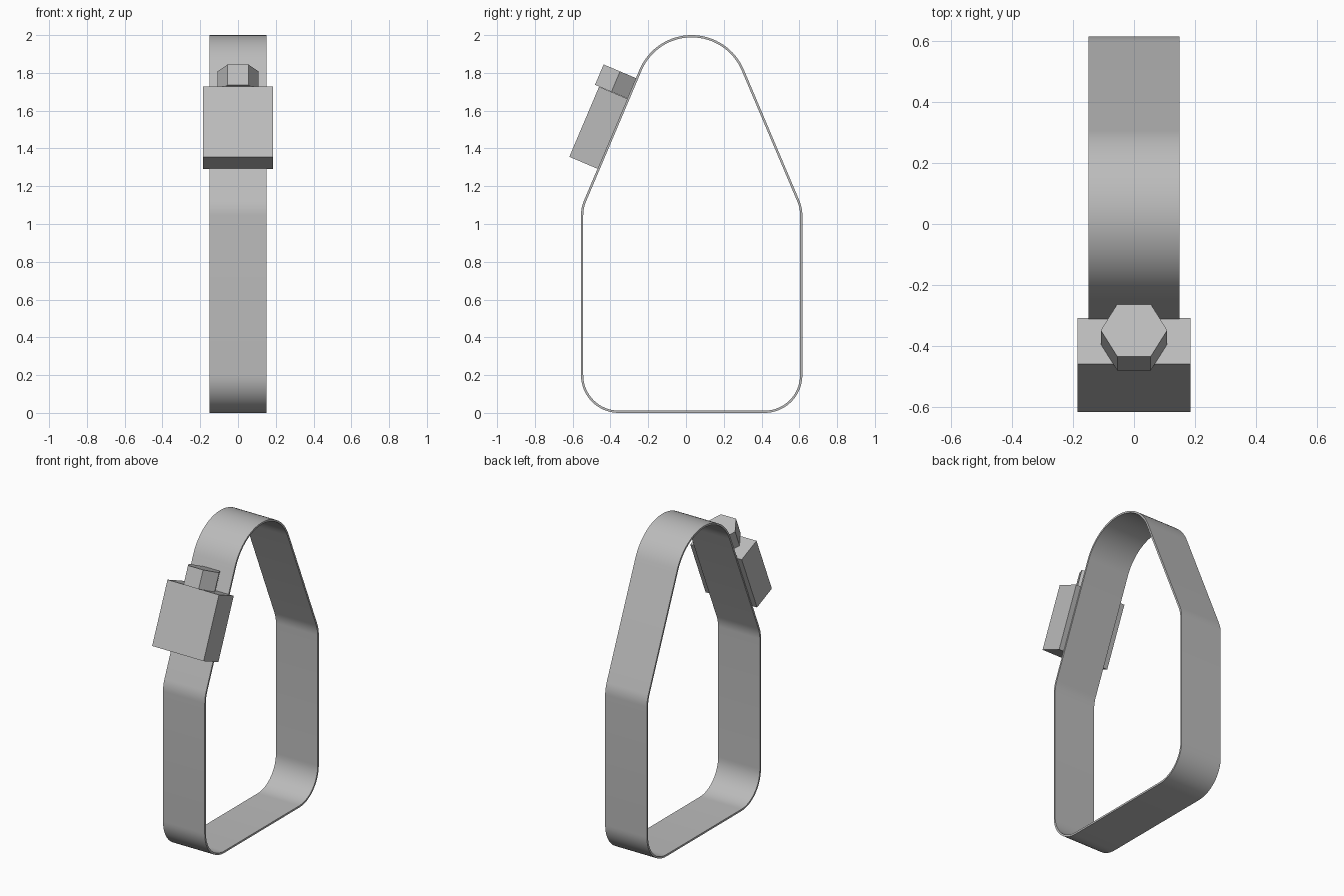
import bpy, bmesh
from math import sin, cos, pi, radians
from mathutils import Matrix

cube = bpy.data.objects.get("Cube")
if cube:
    bpy.data.objects.remove(cube, do_unlink=True)

TILT = radians(23)      # lean of the upper straps
MID = 0.03              # loop centre along y
HALF = 0.586            # loop half depth
THICK = 0.012
WIDTH = 0.30

steel = bpy.data.materials.new("grey_steel")
colour = (0.5, 0.5, 0.5, 1)
steel.diffuse_color = colour
steel.use_nodes = True
steel.node_tree.nodes["Principled BSDF"].inputs["Base Color"].default_value = colour


def add_object(name, bm):
    bmesh.ops.recalc_face_normals(bm, faces=bm.faces[:])
    mesh = bpy.data.meshes.new(name)
    bm.to_mesh(mesh)
    bm.free()
    mesh.materials.append(steel)
    obj = bpy.data.objects.new(name, mesh)
    bpy.context.collection.objects.link(obj)
    return obj


def loop_profile(inset):
    """Rounded outline in y and z, made of tangent arcs joined by straights."""
    top_r, corner_r = 0.30, 0.20
    side = HALF - corner_r
    shoulder_z = 1.046
    arcs = [  # centre y, centre z, radius, start, end, steps
        (0, 2 - top_r, top_r, TILT, pi - TILT, 32),
        (-side, shoulder_z, corner_r, pi - TILT, pi, 6),
        (-side, corner_r, corner_r, pi, 1.5 * pi, 16),
        (side, corner_r, corner_r, 1.5 * pi, 2 * pi, 16),
        (side, shoulder_z, corner_r, 0, TILT, 6),
    ]
    points = []
    for cy, cz, r, a, b, n in arcs:
        for i in range(n + 1):
            t = a + (b - a) * i / n
            points.append((MID + cy + (r - inset) * cos(t), cz + (r - inset) * sin(t)))
    return points


# Thin strap bent into a closed loop
bm = bmesh.new()
rings = []
for inset, x in ((0, -1), (0, 1), (THICK, 1), (THICK, -1)):
    rings.append([bm.verts.new((x * WIDTH / 2, y, z)) for y, z in loop_profile(inset)])
count = len(rings[0])
for k in range(4):
    a, b = rings[k], rings[(k + 1) % 4]
    for i in range(count):
        j = (i + 1) % count
        bm.faces.new((a[i], a[j], b[j], b[i]))
band = add_object("strap_loop", bm)
bpy.context.view_layer.objects.active = band
band.select_set(True)
bpy.ops.object.shade_smooth_by_angle(angle=radians(30))
band.select_set(False)

# Clamp block lying on the front upper strap
lean = Matrix.Rotation(-TILT, 4, 'X')
bm = bmesh.new()
bmesh.ops.create_cube(bm, size=1, matrix=Matrix.Translation((0, -0.463, 1.509)) @ lean
                      @ Matrix.Diagonal((0.37, 0.165, 0.403, 1)))
add_object("clamp_block", bm)

# Hexagonal bolt head on the upper end of the block
bm = bmesh.new()
bmesh.ops.create_cone(bm, cap_ends=True, segments=6, radius1=0.109, radius2=0.109, depth=0.117,
                      matrix=Matrix.Translation((0, -0.372, 1.754)) @ lean
                      @ Matrix.Rotation(pi / 2, 4, 'Z'))
add_object("bolt_head", bm)
